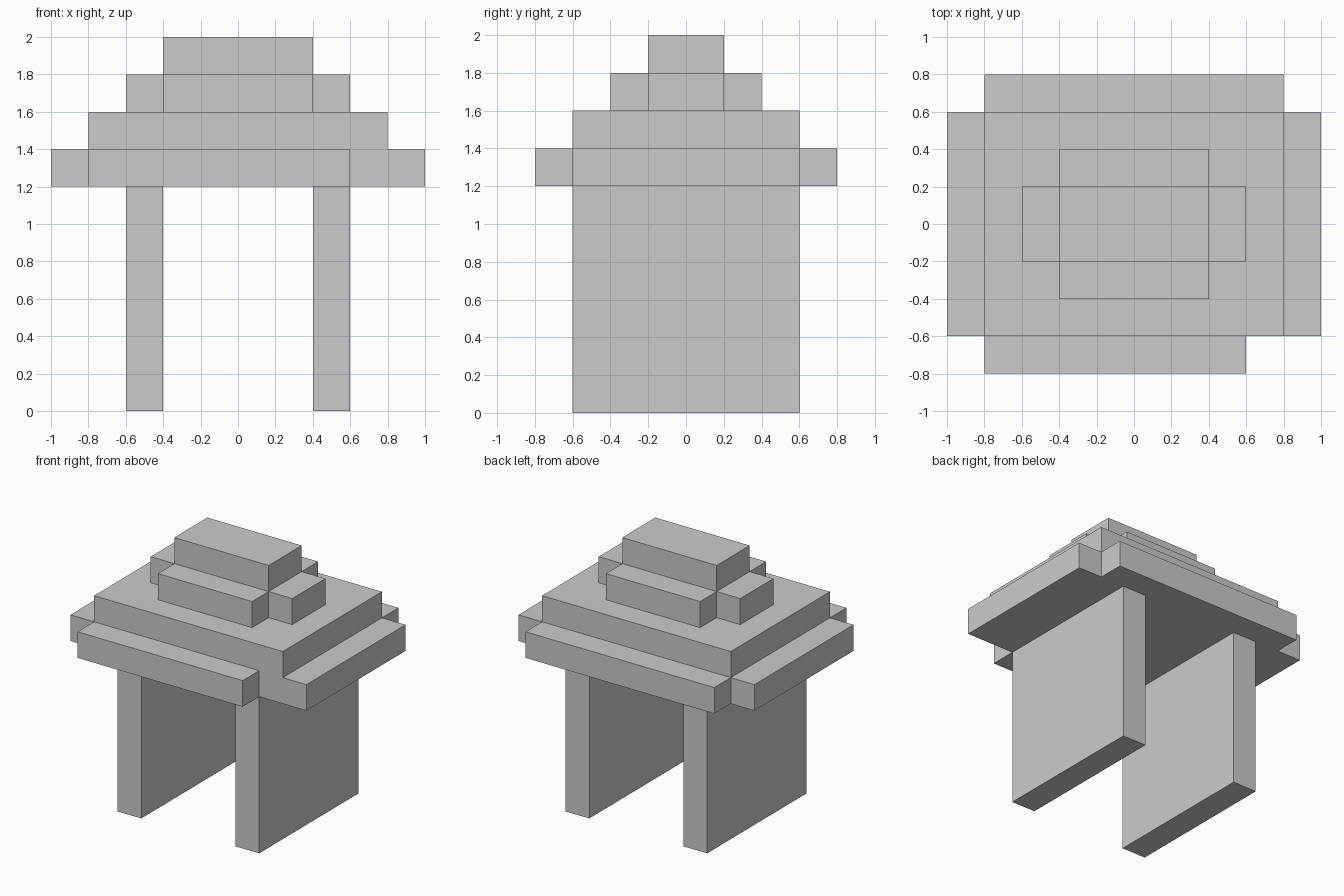
import bpy
import bmesh

if "Cube" in bpy.data.objects:
    bpy.data.objects.remove(bpy.data.objects["Cube"])


def slab(name, outline, z0, z1):
    """Extrude a flat outline from z0 up to z1."""
    bm = bmesh.new()
    face = bm.faces.new([bm.verts.new((x, y, z0)) for x, y in outline])
    top = bmesh.ops.extrude_face_region(bm, geom=[face], use_keep_orig=True)["geom"]
    verts = [v for v in top if isinstance(v, bmesh.types.BMVert)]
    bmesh.ops.translate(bm, verts=verts, vec=(0, 0, z1 - z0))
    bmesh.ops.recalc_face_normals(bm, faces=bm.faces)
    mesh = bpy.data.meshes.new(name)
    bm.to_mesh(mesh)
    bm.free()
    obj = bpy.data.objects.new(name, mesh)
    bpy.context.collection.objects.link(obj)
    return obj


def rect(x0, x1, y):
    return [(x0, -y), (x1, -y), (x1, y), (x0, y)]


def cross(x_out, x_in, y_out, y_in, front_right):
    """Rectangle with notched corners; front_right is where the front strip ends."""
    return [(-x_in, -y_out), (front_right, -y_out), (front_right, -y_in),
            (x_out, -y_in), (x_out, y_in), (x_in, y_in), (x_in, y_out),
            (-x_in, y_out), (-x_in, y_in), (-x_out, y_in),
            (-x_out, -y_in), (-x_in, -y_in)]


# Two supporting walls
slab("left_wall", rect(-0.6, -0.4, 0.6), 0, 1.2)
slab("right_wall", rect(0.4, 0.6, 0.6), 0, 1.2)

# Stepped roof; the eave strip at the front stops short on the right
slab("roof_eaves", cross(1.0, 0.8, 0.8, 0.6, 0.6), 1.2, 1.4)
slab("roof_lower_step", rect(-0.8, 0.8, 0.6), 1.4, 1.6)
slab("roof_upper_step", cross(0.6, 0.4, 0.4, 0.2, 0.4), 1.6, 1.8)
slab("roof_cap", rect(-0.4, 0.4, 0.2), 1.8, 2.0)
